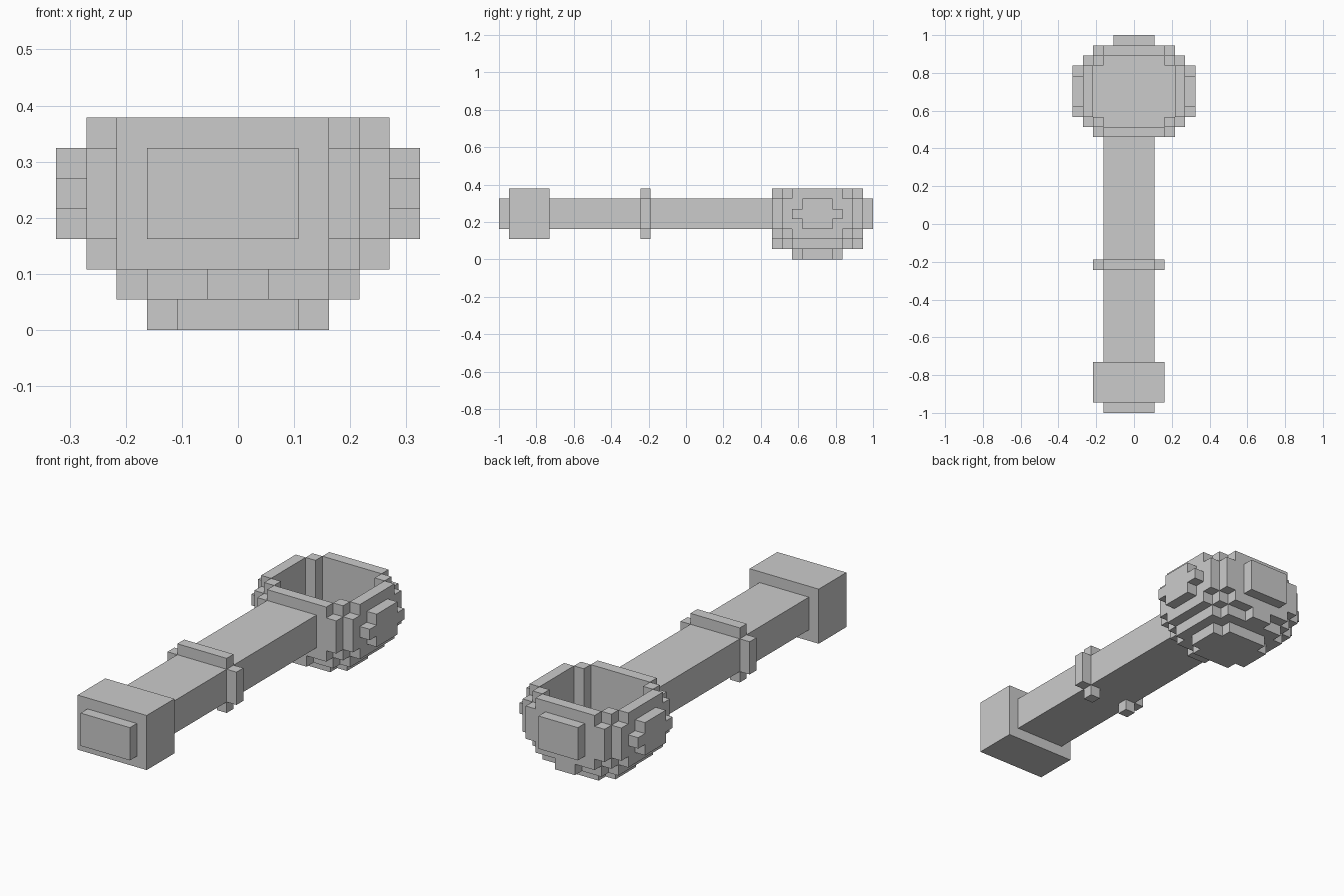
import bpy, bmesh

if "Cube" in bpy.data.objects:
    bpy.data.objects.remove(bpy.data.objects["Cube"])

U = 2 / 37          # size of one block; y counts from 0 (front) to 37 (back)


def finish(name, bm):
    bmesh.ops.recalc_face_normals(bm, faces=bm.faces)
    mesh = bpy.data.meshes.new(name)
    bm.to_mesh(mesh)
    bm.free()
    obj = bpy.data.objects.new(name, mesh)
    bpy.context.collection.objects.link(obj)
    return obj


def box(name, x, y, z):
    """Box from (low, high) ranges in block units."""
    bm = bmesh.new()
    bmesh.ops.create_cube(bm, size=1)
    for v in bm.verts:
        v.co = [(lo + (c + 0.5) * (hi - lo)) * U
                for c, (lo, hi) in zip(v.co, (x, y, z))]
        v.co.y -= 1
    return finish(name, bm)


# Handle with end cap and pommel
box("handle", (-3, 2), (5, 27), (3, 6))
box("end_cap", (-4, 3), (1, 5), (2, 7))
box("pommel", (-3, 2), (0, 1), (3, 6))

# Collar: top bar, two side strips and two lower studs
box("collar_top", (-3, 2), (14, 15), (6, 7))
for side, strip, stud in (("left", -4, -3), ("right", 2, 1)):
    box("collar_side_" + side, (strip, strip + 1), (14, 15), (3, 6))
    box("collar_stud_" + side, (stud, stud + 1), (14, 15), (2, 3))


# Bowl: blocky ellipsoid cut flat on top, with a stepped cavity
def in_bowl(i, j, k):
    x, y, z = i + 0.5, j - 31, k - 4
    if not (27 <= j < 37 and 0 <= k < 7):
        return False
    if (x / 6) ** 2 + (y / 5.5) ** 2 + (z / 4.5) ** 2 > 1:
        return False
    cavity = (abs(x) < 4 and abs(y) <= 2) or (abs(x) < 3 and abs(y) <= 3)
    return not (cavity and k >= 2)


def bowl():
    bm = bmesh.new()
    cells = [(i, j, k) for i in range(-6, 6) for j in range(27, 37)
             for k in range(7) if in_bowl(i, j, k)]
    for cell in cells:
        for axis in range(3):
            for step in (0, 1):
                near = list(cell)
                near[axis] += 2 * step - 1
                if in_bowl(*near):
                    continue
                a, b = (axis + 1) % 3, (axis + 2) % 3
                ring = [(0, 0), (1, 0), (1, 1), (0, 1)]
                verts = []
                for da, db in (ring if step else ring[::-1]):
                    p = list(cell)
                    p[axis] += step
                    p[a] += da
                    p[b] += db
                    verts.append(bm.verts.new((p[0] * U, p[1] * U - 1, p[2] * U)))
                bm.faces.new(verts)
    bmesh.ops.remove_doubles(bm, verts=bm.verts, dist=U * 0.01)
    finish("bowl", bm)


bowl()
